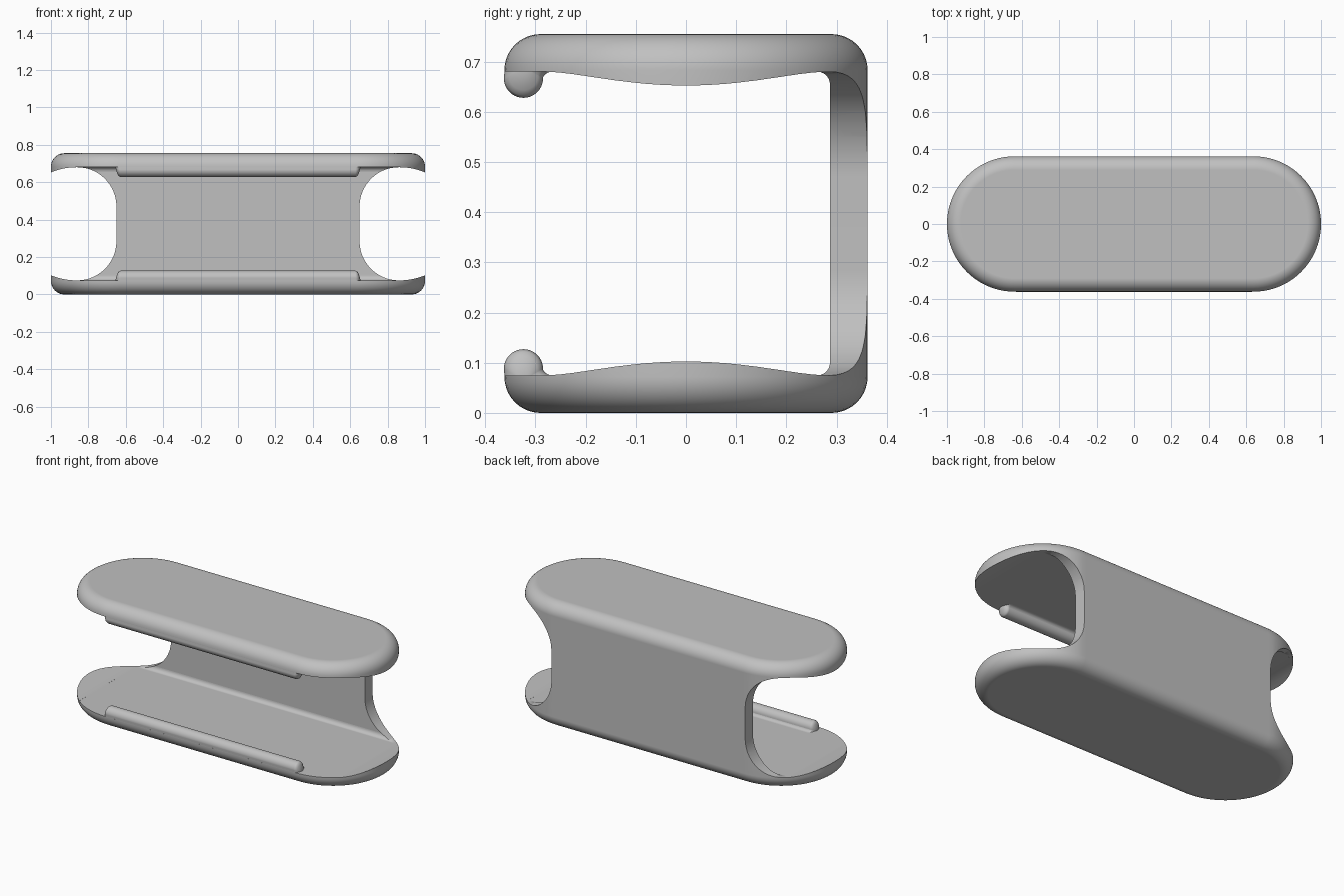
import bpy, bmesh
from math import sin, cos, pi, radians

if "Cube" in bpy.data.objects:
    bpy.data.objects.remove(bpy.data.objects["Cube"], do_unlink=True)

HEIGHT, RADIUS, HALF_STRAIGHT = 0.755, 0.362, 0.638
EDGE, FLOOR, BACK = 0.072, 0.075, 0.287

grey = bpy.data.materials.new("light grey")
grey.use_nodes = True
COLOUR = (0.53, 0.53, 0.53, 1)
grey.diffuse_color = COLOUR
grey.node_tree.nodes["Principled BSDF"].inputs["Base Color"].default_value = COLOUR


def arc(cx, cy, r, start, end, steps):
    """Points on an arc, angles in degrees."""
    angles = [radians(start + (end - start) * i / steps) for i in range(steps + 1)]
    return [(cx + r * cos(a), cy + r * sin(a)) for a in angles]


def skin(name, rings):
    """Closed solid through a stack of rings with equal point counts."""
    bm = bmesh.new()
    loops = [[bm.verts.new(p) for p in ring] for ring in rings]
    n = len(loops[0])
    for low, high in zip(loops, loops[1:]):
        for i in range(n):
            j = (i + 1) % n
            bm.faces.new((low[i], low[j], high[j], high[i]))
    bm.faces.new(loops[0][::-1])
    bm.faces.new(loops[-1])
    bmesh.ops.recalc_face_normals(bm, faces=bm.faces)
    mesh = bpy.data.meshes.new(name)
    bm.to_mesh(mesh)
    bm.free()
    mesh.materials.append(grey)
    obj = bpy.data.objects.new(name, mesh)
    bpy.context.collection.objects.link(obj)
    return obj


def activate(obj):
    bpy.ops.object.select_all(action="DESELECT")
    obj.select_set(True)
    bpy.context.view_layer.objects.active = obj


def smooth(obj):
    activate(obj)
    bpy.ops.object.shade_smooth_by_angle(angle=radians(32))
    obj.modifiers.new("even shading", "WEIGHTED_NORMAL").keep_sharp = True


def cut(obj, cutter):
    mod = obj.modifiers.new("cut", "BOOLEAN")
    mod.operation, mod.solver, mod.object = "DIFFERENCE", "EXACT", cutter
    activate(obj)
    bpy.ops.object.modifier_apply(modifier=mod.name)
    bpy.data.objects.remove(cutter, do_unlink=True)


def stadium(inset, z):
    r = RADIUS - inset
    outline = arc(HALF_STRAIGHT, 0, r, -90, 90, 40) + arc(-HALF_STRAIGHT, 0, r, 90, 270, 40)
    return [(x, y, z) for x, y in outline]


# Pill-shaped body with rounded top and bottom edges
quarter = [i * pi / 20 for i in range(11)]
bottom = [(EDGE * (1 - sin(a)), EDGE * (1 - cos(a))) for a in quarter]
levels = bottom + [(inset, HEIGHT - z) for inset, z in reversed(bottom)]
body = skin("body_shell", [stadium(i, z) for i, z in levels])

# Open channel from the front, with small fillets along the back wall
f = 0.025
channel = [(-1, FLOOR)] + arc(BACK - f, FLOOR + f, f, -90, 0, 6)
channel += [(y, HEIGHT - z) for y, z in reversed(channel)]
cut(body, skin("channel_cutter", [[(x, y, z) for y, z in channel] for x in (-0.87, 0.87)]))

# Rounded end openings that curl in slightly at the tips
r = 0.21
half = [(1.1, 0.121)]
half += [(0.86 + 0.02 * i, FLOOR + 1.5 * (0.02 * i) ** 2 - 0.002 * i / 7)
         for i in range(8, 0, -1)]
half += arc(0.65 + r, FLOOR + r, r, 270, 180, 16)
opening = half + [(x, HEIGHT - z) for x, z in reversed(half)]
for side in (-1, 1):
    cut(body, skin("end_cutter", [[(side * x, y, z) for x, z in opening] for y in (-1, 1)]))
smooth(body)

# Rounded retaining lips along the front edges, blended into the floor
lip_y, lip_z, lip_r = -0.324, 0.088, 0.039
section = [(lip_y - lip_r + 0.002, FLOOR - 0.01)]
section += arc(lip_y, lip_z, lip_r, 180, 0, 20)
section += arc(-0.267, FLOOR + 0.02, 0.02, 190, 270, 6) + [(-0.267, FLOOR - 0.01)]


def lip_ring(x, scale):
    return [(x, lip_y + (y - lip_y) * scale, FLOOR - 0.01 + (z - FLOOR + 0.01) * scale)
            for y, z in section]


steps = [(0.655, 0.2), (0.65, 0.5), (0.645, 0.75), (0.638, 0.92), (0.628, 1.0)]
ends = [lip_ring(-x, s) for x, s in steps] + [lip_ring(x, s) for x, s in reversed(steps)]
smooth(skin("lower_front_lip", ends))
smooth(skin("upper_front_lip", [[(x, y, HEIGHT - z) for x, y, z in ring] for ring in ends]))
